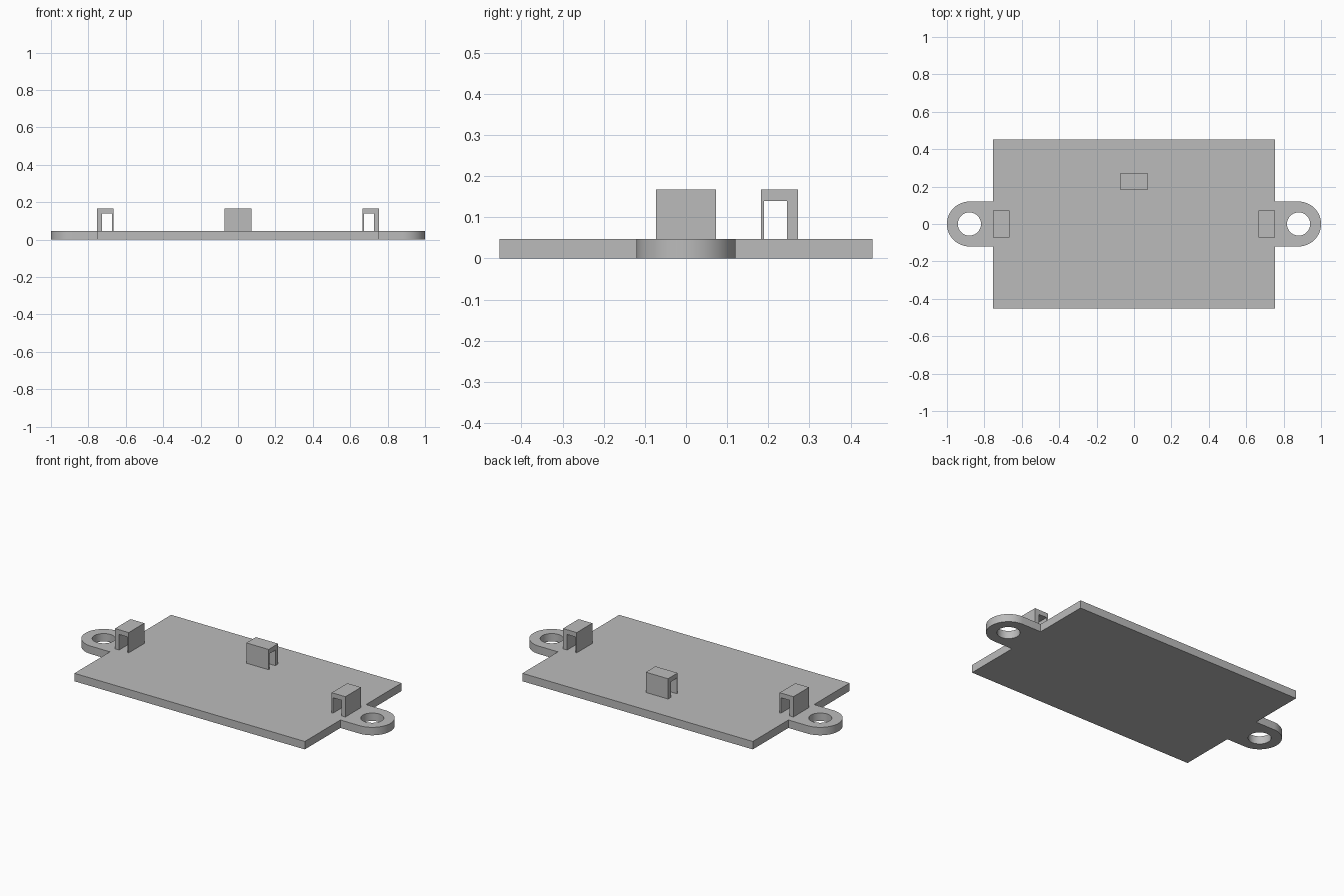
import bpy, bmesh
from math import pi, sin, cos, radians

if "Cube" in bpy.data.objects:
    bpy.data.objects.remove(bpy.data.objects["Cube"], do_unlink=True)

grey = bpy.data.materials.new("plain grey")
grey.use_nodes = True
grey.diffuse_color = (0.5, 0.5, 0.5, 1)
grey.node_tree.nodes["Principled BSDF"].inputs["Base Color"].default_value = (0.5, 0.5, 0.5, 1)

HALF_X, HALF_Y, THICK = 0.755, 0.453, 0.047
EAR_X, EAR_R, HOLE_R = 0.88, 0.12, 0.062


def arc(cx, radius, start, sweep, steps):
    return [(cx + radius * cos(start + sweep * i / steps),
             radius * sin(start + sweep * i / steps)) for i in range(steps + 1)]


def extrude_loops(name, loops, place, depth):
    """Fill closed loops (inner ones become holes) and extrude along depth."""
    bm = bmesh.new()
    for loop in loops:
        verts = [bm.verts.new(place(*p)) for p in loop]
        for a, b in zip(verts, verts[1:] + verts[:1]):
            bm.edges.new((a, b))
    bmesh.ops.triangle_fill(bm, use_beauty=True, edges=bm.edges[:])
    ext = bmesh.ops.extrude_face_region(bm, geom=bm.faces[:], use_keep_orig=True)
    moved = [g for g in ext["geom"] if isinstance(g, bmesh.types.BMVert)]
    bmesh.ops.translate(bm, verts=moved, vec=depth)
    bmesh.ops.recalc_face_normals(bm, faces=bm.faces[:])
    bmesh.ops.dissolve_limit(bm, angle_limit=radians(0.5),
                             verts=bm.verts[:], edges=bm.edges[:])
    mesh = bpy.data.meshes.new(name)
    bm.to_mesh(mesh)
    bm.free()
    mesh.materials.append(grey)
    obj = bpy.data.objects.new(name, mesh)
    bpy.context.collection.objects.link(obj)
    bpy.ops.object.select_all(action="DESELECT")
    obj.select_set(True)
    bpy.context.view_layer.objects.active = obj
    bpy.ops.object.shade_smooth_by_angle(angle=radians(30))
    return obj


# Base plate with a rounded, drilled mounting ear at each end
right_half = ([(HALF_X, -HALF_Y), (HALF_X, -EAR_R)]
              + arc(EAR_X, EAR_R, -pi / 2, pi, 32)
              + [(HALF_X, EAR_R), (HALF_X, HALF_Y)])
outline = right_half + [(-x, -y) for x, y in right_half]
holes = [arc(side * EAR_X, HOLE_R, 0, 2 * pi, 48)[:-1] for side in (-1, 1)]
extrude_loops("base_plate", [outline] + holes, lambda x, y: (x, y, 0), (0, 0, THICK))

# Clips: an upside-down U with a thick outer wall and a thin inner wall
WIDTH, OUTER, INNER, TOP, ROOF = 0.09, 0.027, 0.008, 0.167, 0.139
LENGTH = 0.146


def clip_profile(outer):
    inner = outer - WIDTH
    return [(outer, THICK), (outer, TOP), (inner, TOP), (inner, THICK),
            (inner + INNER, THICK), (inner + INNER, ROOF),
            (outer - OUTER, ROOF), (outer - OUTER, THICK)]


for name, side in (("left_clip", 1), ("right_clip", -1)):
    extrude_loops(name, [clip_profile(HALF_X)],
                  lambda u, z: (side * u, -LENGTH / 2, z), (0, LENGTH, 0))
extrude_loops("back_clip", [clip_profile(0.272)],
              lambda u, z: (-LENGTH / 2, u, z), (LENGTH, 0, 0))
